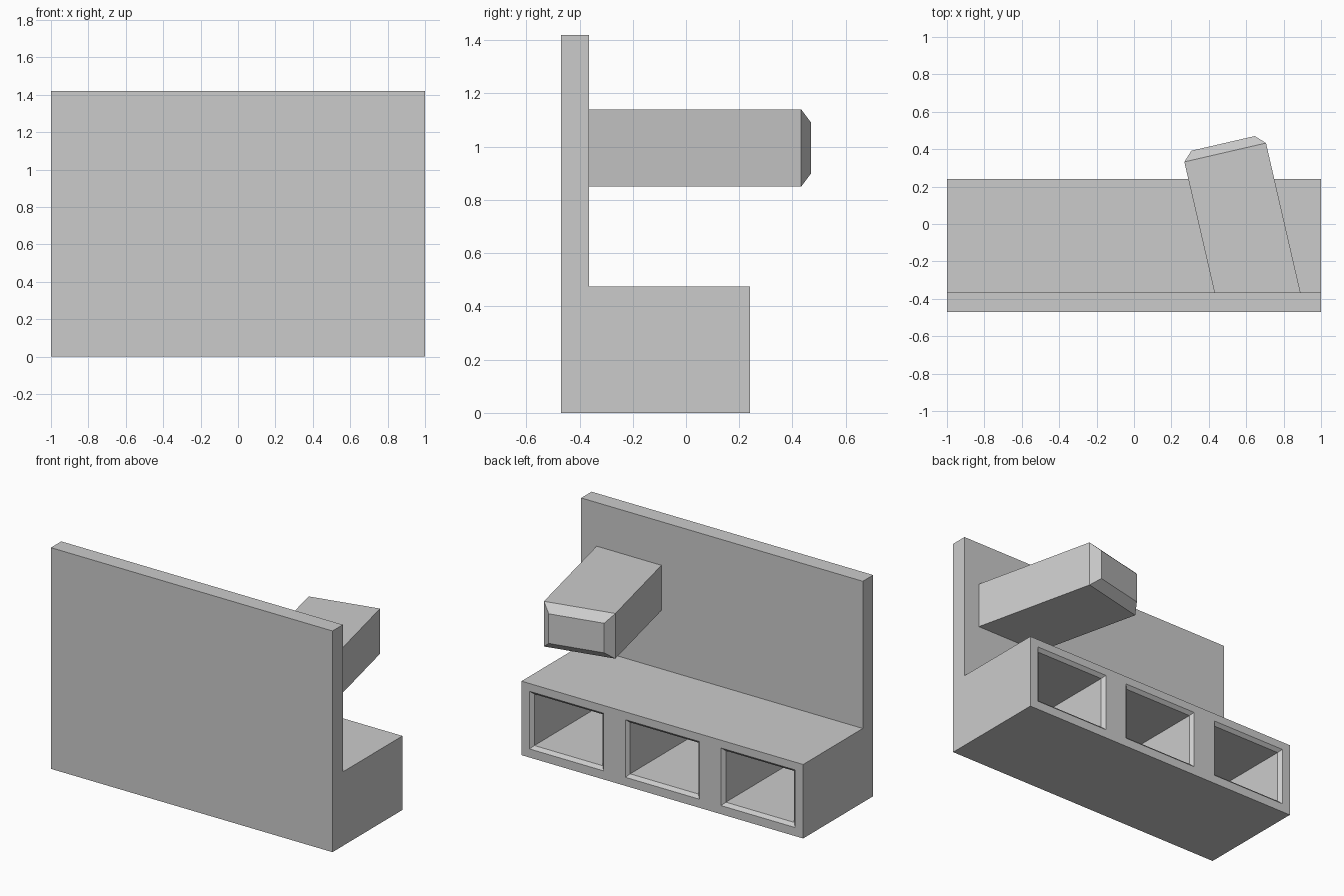
import bpy, bmesh, math
from mathutils import Vector

default = bpy.data.objects.get("Cube")
if default:
    bpy.data.objects.remove(default, do_unlink=True)

grey = bpy.data.materials.new("light_grey")
grey.use_nodes = True
colour = (0.6, 0.6, 0.6, 1)
grey.diffuse_color = colour
grey.node_tree.nodes["Principled BSDF"].inputs["Base Color"].default_value = colour


def finish(bm, name):
    bmesh.ops.recalc_face_normals(bm, faces=bm.faces)
    mesh = bpy.data.meshes.new(name)
    bm.to_mesh(mesh)
    bm.free()
    mesh.materials.append(grey)
    obj = bpy.data.objects.new(name, mesh)
    bpy.context.collection.objects.link(obj)
    return obj


# Wall panel and low housing: one L profile swept along x
FRONT, WALL, BACK = -0.47, -0.365, 0.24
HEIGHT, LEDGE = 1.42, 0.475
profile = [(FRONT, 0), (BACK, 0), (BACK, LEDGE), (WALL, LEDGE),
           (WALL, HEIGHT), (FRONT, HEIGHT)]
bm = bmesh.new()
end = bm.faces.new([bm.verts.new((-1, y, z)) for y, z in profile])
swept = bmesh.ops.extrude_face_region(bm, geom=[end])["geom"]
bmesh.ops.translate(bm, vec=(2, 0, 0),
                    verts=[g for g in swept if isinstance(g, bmesh.types.BMVert)])
bmesh.ops.recalc_face_normals(bm, faces=bm.faces)


def back_faces():
    return [f for f in bm.faces
            if f.normal.y > 0.9 and abs(f.calc_center_median().y - BACK) < 0.001]


def cut(co, normal):
    faces = back_faces()
    geom = set(faces)
    for f in faces:
        geom.update(f.edges)
        geom.update(f.verts)
    bmesh.ops.bisect_plane(bm, geom=list(geom), plane_co=co, plane_no=normal)


# Three openings with chamfered rims, sunk back to the wall
centres, half, low, high = (-0.68, 0, 0.68), 0.2625, 0.055, 0.425
for z in (low, high):
    cut((0, BACK, z), (0, 0, 1))
for c in centres:
    for x in (c - half, c + half):
        cut((x, BACK, 0), (1, 0, 0))
bm.normal_update()
holes = []
for f in back_faces():
    p = f.calc_center_median()
    if low < p.z < high and any(abs(p.x - c) < 0.05 for c in centres):
        holes.append(f)
bmesh.ops.inset_individual(bm, faces=holes, thickness=0.02, depth=-0.02,
                           use_even_offset=True)
for f in holes:
    inward = Vector((0, WALL - BACK + 0.02, 0))
    deep = bmesh.ops.extrude_discrete_faces(bm, faces=[f])["faces"][0]
    bmesh.ops.translate(bm, vec=inward, verts=deep.verts)
finish(bm, "wall_and_housing")

# Angled arm with a chamfered free end
ARM_W, ARM_START, ARM_END, ARM_H, CHAMFER = 0.224, -0.055, 0.767, 0.145, 0.05
bm = bmesh.new()
rings = []
for y, inset in ((ARM_START, 0), (ARM_END, 0), (ARM_END + CHAMFER, CHAMFER)):
    w, h = ARM_W - inset, ARM_H - inset
    rings.append([bm.verts.new((sx * w, y, sz * h))
                  for sx, sz in ((-1, -1), (1, -1), (1, 1), (-1, 1))])
for a, b in zip(rings, rings[1:]):
    for i in range(4):
        j = (i + 1) % 4
        bm.faces.new((a[i], a[j], b[j], b[i]))
bm.faces.new(rings[0])
bm.faces.new(rings[-1])
arm = finish(bm, "angled_arm")
arm.location = (0.66, WALL, 0.995)
arm.rotation_euler.z = math.radians(13)
